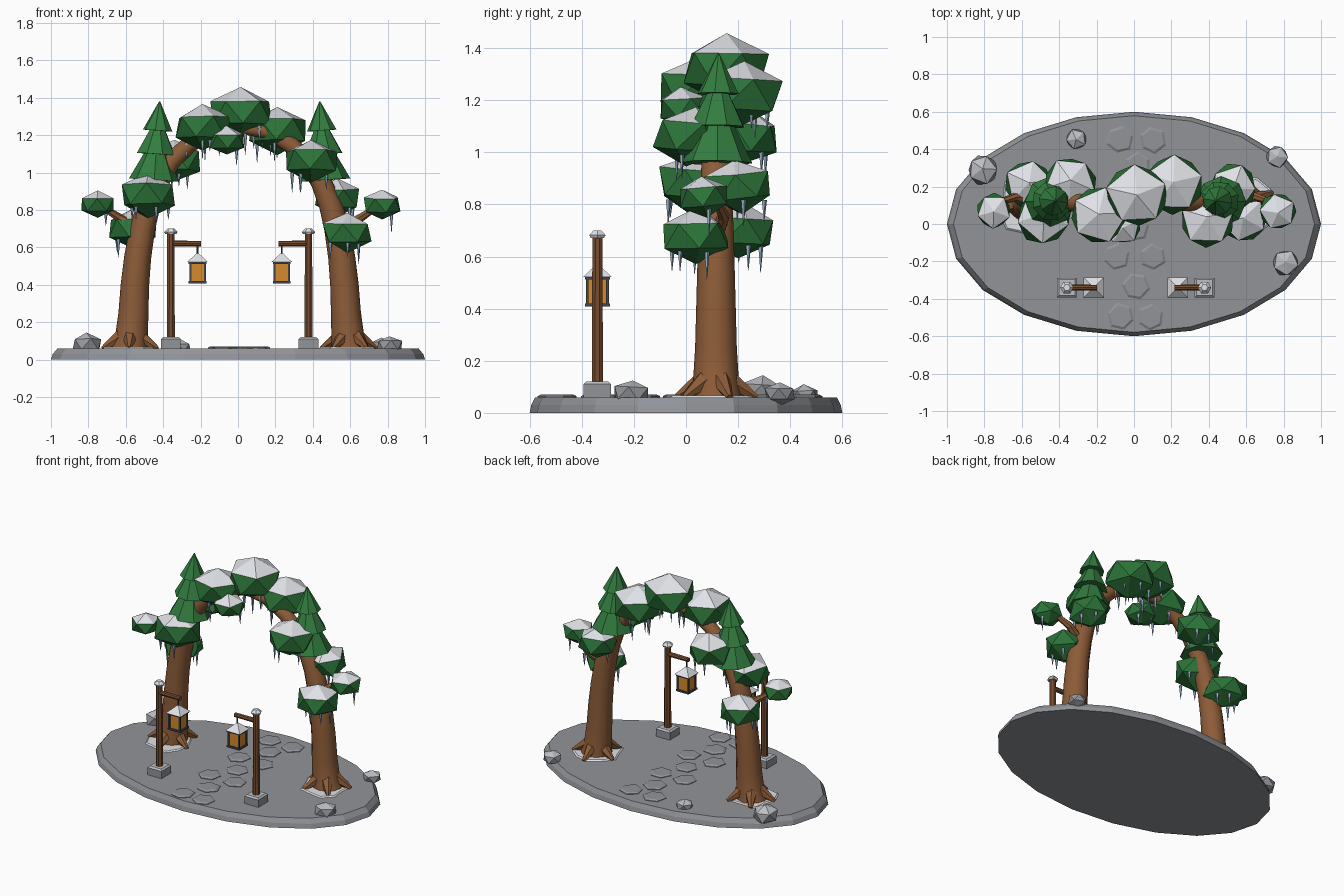
import bpy, bmesh, math, random
from mathutils import Vector, Matrix

random.seed(4)
cube = bpy.data.objects.get("Cube")
if cube:
    bpy.data.objects.remove(cube)


def material(name, *srgb):
    lin = [c / 12.92 if c < 0.04 else ((c + 0.055) / 1.055) ** 2.4 for c in srgb]
    m = bpy.data.materials.new(name)
    m.use_nodes = True
    m.diffuse_color = (*lin, 1)
    m.node_tree.nodes["Principled BSDF"].inputs["Base Color"].default_value = (*lin, 1)
    return m


STONE = material("grey stone", .57, .58, .6)
PALE = material("frosted stone", .74, .75, .77)
BARK = material("bark", .55, .36, .22)
TIMBER = material("dark timber", .47, .3, .18)
LEAF = material("leaf green", .17, .45, .22)
PINE = material("pine green", .2, .49, .25)
SNOW = material("snow", .88, .89, .91)
IRON = material("dark iron", .26, .28, .31)
GLOW = material("amber glass", .84, .54, .17)
ICE = material("ice", .6, .7, .78)


def finish(name, bm, *mats, smooth=False):
    bmesh.ops.recalc_face_normals(bm, faces=bm.faces)
    me = bpy.data.meshes.new(name)
    bm.to_mesh(me)
    bm.free()
    for m in mats:
        me.materials.append(m)
    ob = bpy.data.objects.new(name, me)
    bpy.context.collection.objects.link(ob)
    if smooth:
        bpy.ops.object.select_all(action='DESELECT')
        ob.select_set(True)
        bpy.context.view_layer.objects.active = ob
        bpy.ops.object.shade_smooth_by_angle(angle=math.radians(40))
    return ob


def loft(bm, pts, radii, sides, spin=0.0, rough=0.0):
    """Closed tube through points; the radius may change at each point."""
    pts = [Vector(p) for p in pts]
    wobble = [1 + random.uniform(-rough, rough) for _ in range(sides)]
    rings = []
    for i, p in enumerate(pts):
        t = pts[min(i + 1, len(pts) - 1)] - pts[max(i - 1, 0)]
        q = Vector((0, 0, 1)).rotation_difference(t.normalized())
        ring = []
        for k in range(sides):
            a = spin + math.tau * k / sides
            r = radii[i] * wobble[k]
            ring.append(bm.verts.new(p + q @ Vector((r * math.cos(a), r * math.sin(a), 0))))
        rings.append(ring)
    for a, b in zip(rings, rings[1:]):
        for k in range(sides):
            n = (k + 1) % sides
            bm.faces.new((a[k], a[n], b[n], b[k]))
    bm.faces.new(rings[0][::-1])
    bm.faces.new(rings[-1])


def tube(name, mat, pts, radii, sides, spin=0.0, rough=0.0, smooth=False):
    bm = bmesh.new()
    loft(bm, pts, radii, sides, spin, rough)
    return finish(name, bm, mat, smooth=smooth)


def upright(name, mat, x, y, levels, sides, spin=0.0, rough=0.0):
    """Turned part from (height, radius) levels."""
    return tube(name, mat, [(x, y, z) for z, r in levels], [r for z, r in levels], sides, spin, rough)


def faceted_lump(name, centre, radius, squash, side_mat, top_mat, jitter=.06):
    bm = bmesh.new()
    bmesh.ops.create_icosphere(bm, subdivisions=1, radius=1)
    for f in bm.faces:
        f.material_index = int(f.normal.z > .5)
    for v in bm.verts:
        v.co *= 1 + random.uniform(-jitter, jitter)
    tilt = Matrix.Rotation(random.uniform(-.12, .12), 4, 'X')
    turn = Matrix.Rotation(random.uniform(0, math.tau), 4, 'Z')
    size = Matrix.Diagonal((radius, radius, radius * squash, 1))
    bm.transform(Matrix.Translation(centre) @ size @ tilt @ turn)
    return finish(name, bm, side_mat, top_mat)


MID = .009    # the arch and lamps mirror about this x
DEPTH = .115  # the arch stands at this y
GROUND = .06

# Oval ground slab
bm = bmesh.new()
loft(bm, [(0, 0, 0), (0, 0, .03), (0, 0, GROUND)], [1, .99, .965], 20)
bm.transform(Matrix.Diagonal((1, .6, 1, 1)))
finish("ground_slab", bm, STONE)

# Hexagonal path stones
spots = [(-.075, .45), (.1, .45), (.02, .31), (-.09, .14), (.09, .14), (.01, -.02),
         (-.095, -.175), (.1, -.175), (.01, -.335), (-.07, -.495), (.09, -.5)]
for x, y in spots:
    upright("path_stone", STONE, x, y, [(.055, .074), (.064, .074), (.071, .06)], 6,
            random.uniform(0, 1), .06)

# Arched trunk, both legs meeting overhead
leg = [(.59, .05, .1), (.578, .12, .088), (.568, .25, .08), (.56, .4, .076), (.545, .55, .072),
       (.52, .7, .068), (.485, .83, .062), (.435, .95, .056), (.365, 1.06, .05),
       (.27, 1.15, .045), (.15, 1.22, .04)]
path = [(MID - x, DEPTH, z) for x, z, r in leg] + [(MID, DEPTH, 1.245)]
path += [(MID + x, DEPTH, z) for x, z, r in leg[::-1]]
radii = [r for x, z, r in leg] + [.037] + [r for x, z, r in leg[::-1]]
tube("arched_trunk", BARK, path, radii, 12, smooth=True)

# Roots, snow at the foot, side branches and pines for each leg
for side in (-1, 1):
    fx = MID + side * .585
    upright("foot_snow", SNOW, fx, DEPTH - .02, [(.055, .155), (.067, .14)], 11, 0, .18)
    for k in range(5):
        a = math.tau * k / 5 + .35 * side
        c, s = math.cos(a), math.sin(a)
        tube("root", BARK, [(fx + .05 * c, DEPTH + .05 * s, .125),
                            (fx + .155 * c, DEPTH + .155 * s, .06)], [.042, .012], 6)
    tube("side_branch", BARK, [(MID + side * .51, DEPTH, .68),
                               (MID + side * .64, DEPTH + .03, .755),
                               (MID + side * .74, DEPTH, .82)], [.032, .024, .015], 7)
    # Pine leaning towards the middle, in three tiers
    bm = bmesh.new()
    foot, tip = Vector((side * .457 + MID, .12, .96)), Vector((side * .428 + MID, .125, 1.38))
    for low, high, r in ((0, .62, .135), (.33, .83, .108), (.63, 1, .08)):
        loft(bm, [foot.lerp(tip, low), foot.lerp(tip, high)], [r, .003], 8, low)
    finish("pine", bm, PINE)

# Snow-topped leaf clusters: x, y, z, radius
clusters = [(.015, .15, 1.32, .18), (-.19, .045, 1.24, .165), (.21, .21, 1.225, .17),
            (-.06, -.01, 1.17, .105), (.39, .02, 1.06, .155), (-.48, .04, .88, .16),
            (-.56, .21, .7, .145), (-.75, .07, .83, .103), (-.34, .22, 1.06, .15),
            (.585, .035, .68, .145), (.53, .2, .87, .14), (.77, .07, .83, .105)]
ice = bmesh.new()
for x, y, z, r in clusters:
    faceted_lump("leaf_cluster", (x, y, z), r, .74, LEAF, SNOW)
    # Icicles under the larger clusters
    for k in range(5 if r > .12 else 1):
        a = math.tau * k / 5 + random.uniform(0, 1)
        d = r * random.uniform(.5, .75)
        px, py, top = x + d * math.cos(a), y + d * math.sin(a), z - .38 * r
        end = top - random.uniform(.06, .115)
        loft(ice, [(px, py, top), (px, py, end)], [.011, .001], 5)
# Icicles under the crown of the arch
for k in range(6):
    px, py = MID - .06 + k * .045, DEPTH + random.uniform(-.04, .04)
    loft(ice, [(px, py, 1.21), (px, py, random.uniform(1.08, 1.13))], [.011, .001], 5)
finish("icicles", ice, ICE)

# Frosted boulders
for x, y, z, r in [(-.81, .29, .08, .088), (-.31, .455, .065, .062),
                   (.765, .36, .073, .064), (.81, -.21, .075, .073)]:
    faceted_lump("boulder", (x, y, z), r, .72, STONE, PALE, .08)


def box(name, mat, x, y, z0, z1, width, top_width=None):
    s = math.sqrt(.5)
    return upright(name, mat, x, y, [(z0, width * s), (z1, (top_width or width) * s)], 4, math.pi / 4)


# Lamp posts with hanging lanterns
LY = -.34
for side in (-1, 1):
    px, lx = MID + side * .368, MID + side * .225
    box("lamp_plinth", STONE, px, LY, .05, .11, .105)
    box("plinth_bevel", PALE, px, LY, .11, .12, .105, .085)
    upright("lamp_post", TIMBER, px, LY, [(.11, .023), (.675, .021)], 8, math.pi / 8)
    upright("post_snow_cap", SNOW, px, LY, [(.672, .03), (.682, .036), (.7, .018)], 6)
    tube("lamp_arm", TIMBER, [(px, LY, .62), (MID + side * .208, LY, .62)], [.016, .015], 8)
    upright("lantern_hook", IRON, lx, LY, [(.555, .005), (.615, .005)], 6)
    box("lantern_roof", SNOW, lx, LY, .522, .568, .11, .012)
    box("lantern_top_plate", IRON, lx, LY, .512, .524, .096)
    box("lantern_glass", GLOW, lx, LY, .418, .515, .076)
    box("lantern_base", IRON, lx, LY, .408, .42, .096)
    for dx in (-.039, .039):
        for dy in (-.039, .039):
            box("lantern_bar", IRON, lx + dx, LY + dy, .415, .518, .011)
